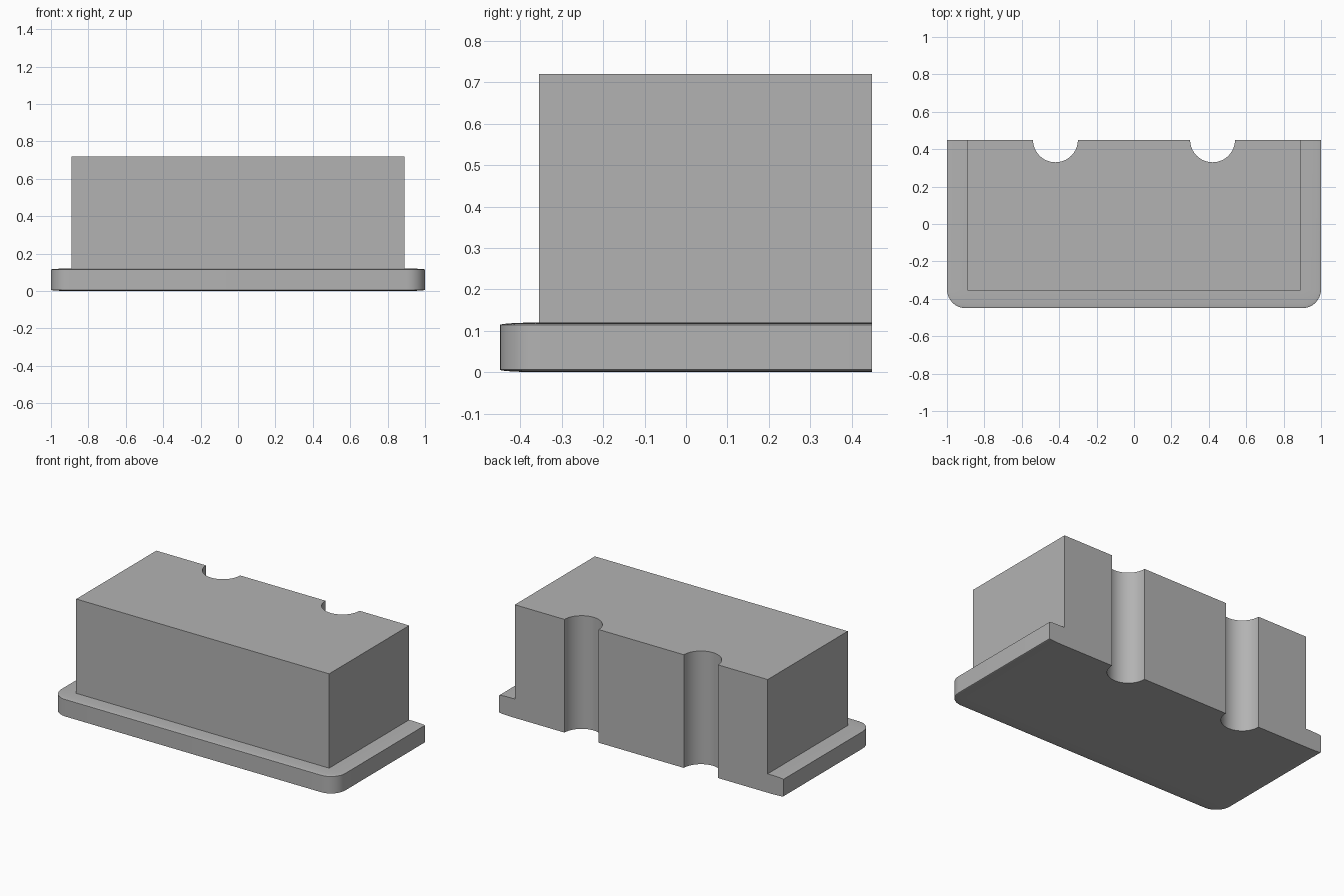
import bpy
import bmesh
from mathutils import Matrix, Vector

if "Cube" in bpy.data.objects:
    bpy.data.objects.remove(bpy.data.objects["Cube"], do_unlink=True)

BACK = 0.45        # plane where the rear is cut flat
OVERRUN = 0.75     # parts run past the back plane before the cut
PLATE_TOP = 0.12
BLOCK_TOP = 0.72

grey = bpy.data.materials.new("plain grey")
grey.use_nodes = True
colour = (0.45, 0.45, 0.45, 1)
grey.diffuse_color = colour
grey.node_tree.nodes["Principled BSDF"].inputs["Base Color"].default_value = colour


def finish(bm, name):
    mesh = bpy.data.meshes.new(name)
    bm.to_mesh(mesh)
    bm.free()
    mesh.materials.append(grey)
    obj = bpy.data.objects.new(name, mesh)
    bpy.context.collection.objects.link(obj)
    return obj


def box(name, low, high, bevel=0, squash=1):
    """Box between two corners; its rounding is flattened in z by squash."""
    low, high = Vector(low), Vector(high)
    bm = bmesh.new()
    size = high - low
    size.z /= squash
    bmesh.ops.create_cube(bm, size=1, matrix=Matrix.Diagonal(size).to_4x4())
    if bevel:
        bmesh.ops.bevel(bm, geom=bm.edges[:], offset=bevel, segments=8,
                        profile=0.5, affect='EDGES')
    bmesh.ops.scale(bm, vec=(1, 1, squash), verts=bm.verts)
    bmesh.ops.translate(bm, vec=(low + high) / 2, verts=bm.verts)
    return finish(bm, name)


def combine(target, tool, operation):
    """Apply a boolean and discard the tool."""
    tool.hide_render = True
    mod = target.modifiers.new(operation.lower(), 'BOOLEAN')
    mod.operation, mod.solver, mod.object = operation, 'EXACT', tool
    bpy.context.view_layer.objects.active = target
    bpy.ops.object.modifier_apply(modifier=mod.name)
    bpy.data.objects.remove(tool, do_unlink=True)


# Base plate with rounded corners and a faintly crowned rim
body = box("stepped_block", (-1, -BACK, 0), (1, OVERRUN, PLATE_TOP),
           bevel=0.1, squash=0.06)

# Tall block standing on the plate
combine(body, box("tall_block", (-0.89, -0.355, PLATE_TOP / 2),
                  (0.89, OVERRUN, BLOCK_TOP)), 'UNION')

# Flat rear face
combine(body, box("rear_cutter", (-2, BACK, -1), (2, 2, 2)), 'DIFFERENCE')

# Two half-round grooves down the rear
for side in (-1, 1):
    bm = bmesh.new()
    bmesh.ops.create_cone(bm, cap_ends=True, segments=64, radius1=0.12,
                          radius2=0.12, depth=3,
                          matrix=Matrix.Translation((side * 0.42, BACK, 0)))
    combine(body, finish(bm, "groove_cutter"), 'DIFFERENCE')

# Smooth curves, sharp edges
bpy.ops.object.select_all(action='DESELECT')
body.select_set(True)
bpy.context.view_layer.objects.active = body
bpy.ops.object.shade_smooth_by_angle(angle=0.6)
